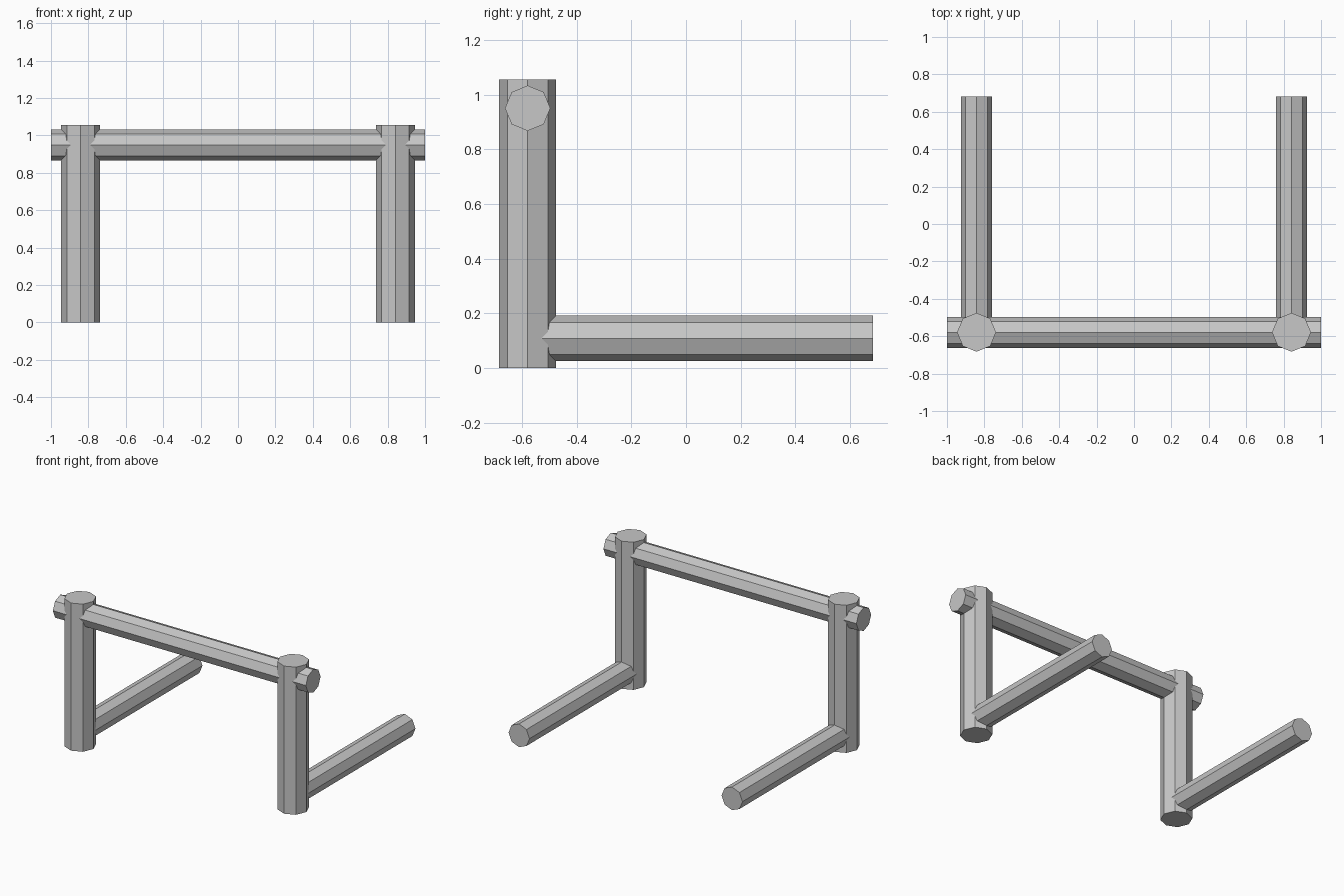
import bpy
from math import radians
from mathutils import Vector

cube = bpy.data.objects.get("Cube")
if cube:
    bpy.data.objects.remove(cube, do_unlink=True)

grey = bpy.data.materials.new("plain grey")
colour = (0.57, 0.57, 0.57, 1)
grey.diffuse_color = colour
grey.use_nodes = True
grey.node_tree.nodes["Principled BSDF"].inputs["Base Color"].default_value = colour

POST_X, POST_Y = 0.842, -0.579
POST_R, BAR_R = 0.104, 0.083


def octagonal_bar(name, start, end, radius, rotation=(0, 0, 0)):
    """Eight-sided solid bar between two points, corners on the axes."""
    start, end = Vector(start), Vector(end)
    bpy.ops.mesh.primitive_cylinder_add(
        vertices=8, radius=radius, depth=(end - start).length,
        location=(start + end) / 2, rotation=rotation)
    bar = bpy.context.object
    bar.name = name
    bar.data.materials.append(grey)


# Upright posts and the feet running back from them
for side, x in (("left", POST_X), ("right", -POST_X)):
    octagonal_bar(side + "_post", (x, POST_Y, 0), (x, POST_Y, 1.055), POST_R)
    octagonal_bar(side + "_foot", (x, POST_Y, 0.108), (x, 0.683, 0.108),
                  BAR_R, (radians(90), 0, 0))

# Top bar passing through both posts
octagonal_bar("crossbar", (-1, POST_Y, 0.95), (1, POST_Y, 0.95),
              BAR_R, (0, radians(90), 0))
